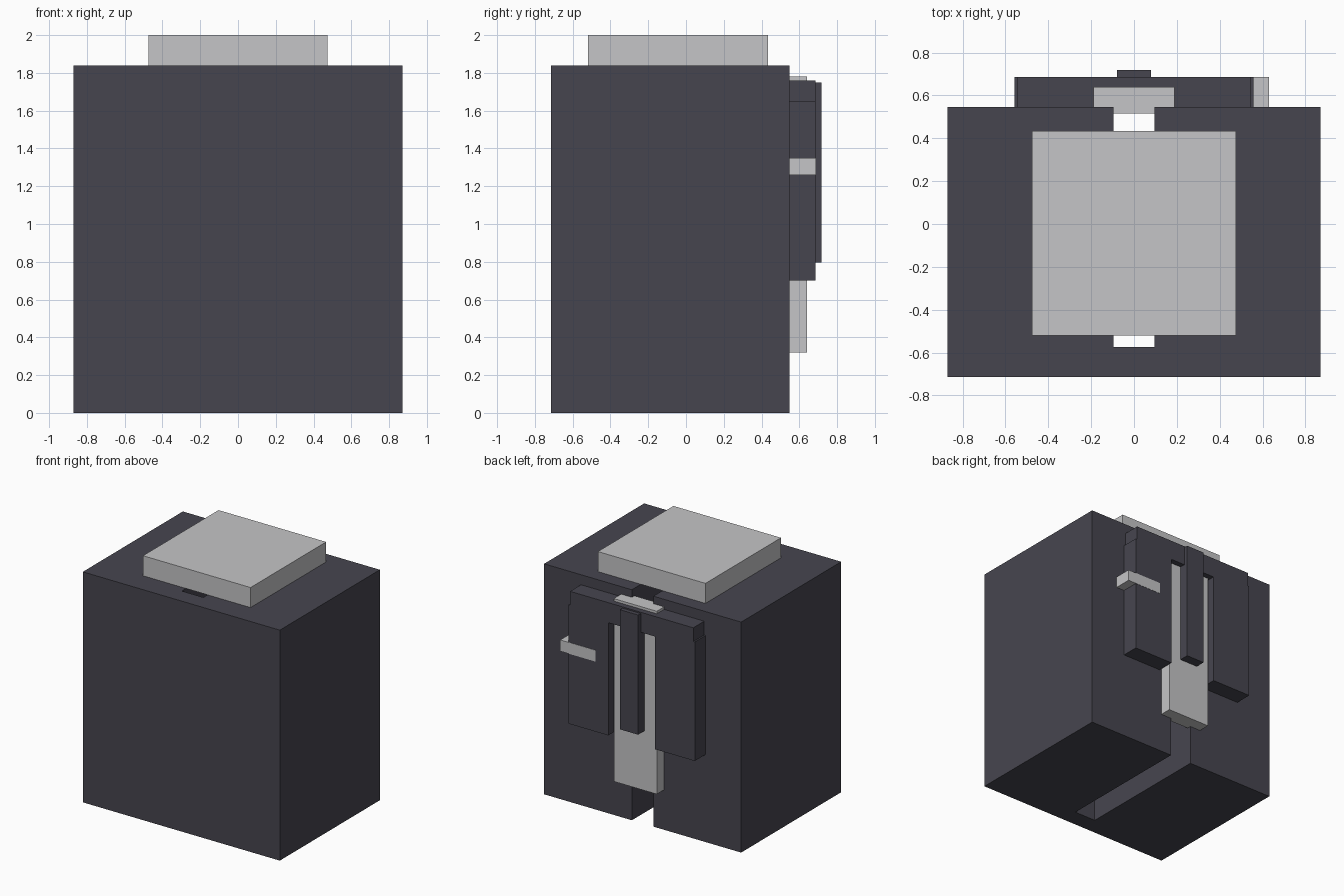
import bpy
import bmesh

if "Cube" in bpy.data.objects:
    bpy.data.objects.remove(bpy.data.objects["Cube"], do_unlink=True)


def make_material(name, color):
    mat = bpy.data.materials.new(name)
    mat.use_nodes = True
    mat.diffuse_color = color
    mat.node_tree.nodes["Principled BSDF"].inputs["Base Color"].default_value = color
    return mat


dark = make_material("charcoal", (0.062, 0.060, 0.078, 1))
light = make_material("light_grey", (0.56, 0.56, 0.57, 1))


def extrude(name, outline, mat, place, offset):
    """Extrude a flat outline; place maps an outline point into space."""
    bm = bmesh.new()
    face = bm.faces.new([bm.verts.new(place(a, b)) for a, b in outline])
    result = bmesh.ops.extrude_face_region(bm, geom=[face])
    moved = [v for v in result["geom"] if isinstance(v, bmesh.types.BMVert)]
    bmesh.ops.translate(bm, verts=moved, vec=offset)
    bmesh.ops.recalc_face_normals(bm, faces=bm.faces)
    mesh = bpy.data.meshes.new(name)
    bm.to_mesh(mesh)
    bm.free()
    mesh.materials.append(mat)
    obj = bpy.data.objects.new(name, mesh)
    bpy.context.collection.objects.link(obj)
    return obj


def mirrored(half):
    """Complete a right-half outline across x = 0."""
    return half + [(-a, b) for a, b in reversed(half)]


def box(name, x, y, z, mat):
    outline = [(x[0], y[0]), (x[1], y[0]), (x[1], y[1]), (x[0], y[1])]
    return extrude(name, outline, mat, lambda a, b: (a, b, z[0]), (0, 0, z[1] - z[0]))


# Main block with a vertical slot open at the back
BACK = 0.547
body_half = [(0.87, -0.715), (0.87, BACK), (0.095, BACK), (0.095, -0.573)]
extrude("body", mirrored(body_half), dark, lambda a, b: (a, b, 0), (0, 0, 1.84))

# Square cap on top
box("top_cap", (-0.475, 0.475), (-0.52, 0.433), (1.84, 2.0), light)

# Back bracket: a crossbar with two hanging panels
bracket_half = [(0.207, 1.60), (0.207, 0.70), (0.557, 0.70),
                (0.557, 1.65), (0.544, 1.65), (0.544, 1.76)]
extrude("back_bracket", mirrored(bracket_half), dark,
        lambda a, b: (a, BACK, b), (0, 0.685 - BACK, 0))

# Sliding strip between the panels, and the rod in front of it
box("sliding_strip", (-0.19, 0.19), (0.515, 0.64), (0.32, 1.78), light)
box("centre_rod", (-0.08, 0.08), (0.62, 0.718), (0.795, 1.75), dark)

# Side tab across the left panel
box("side_tab", (0.32, 0.63), (BACK, 0.687), (1.26, 1.35), light)
